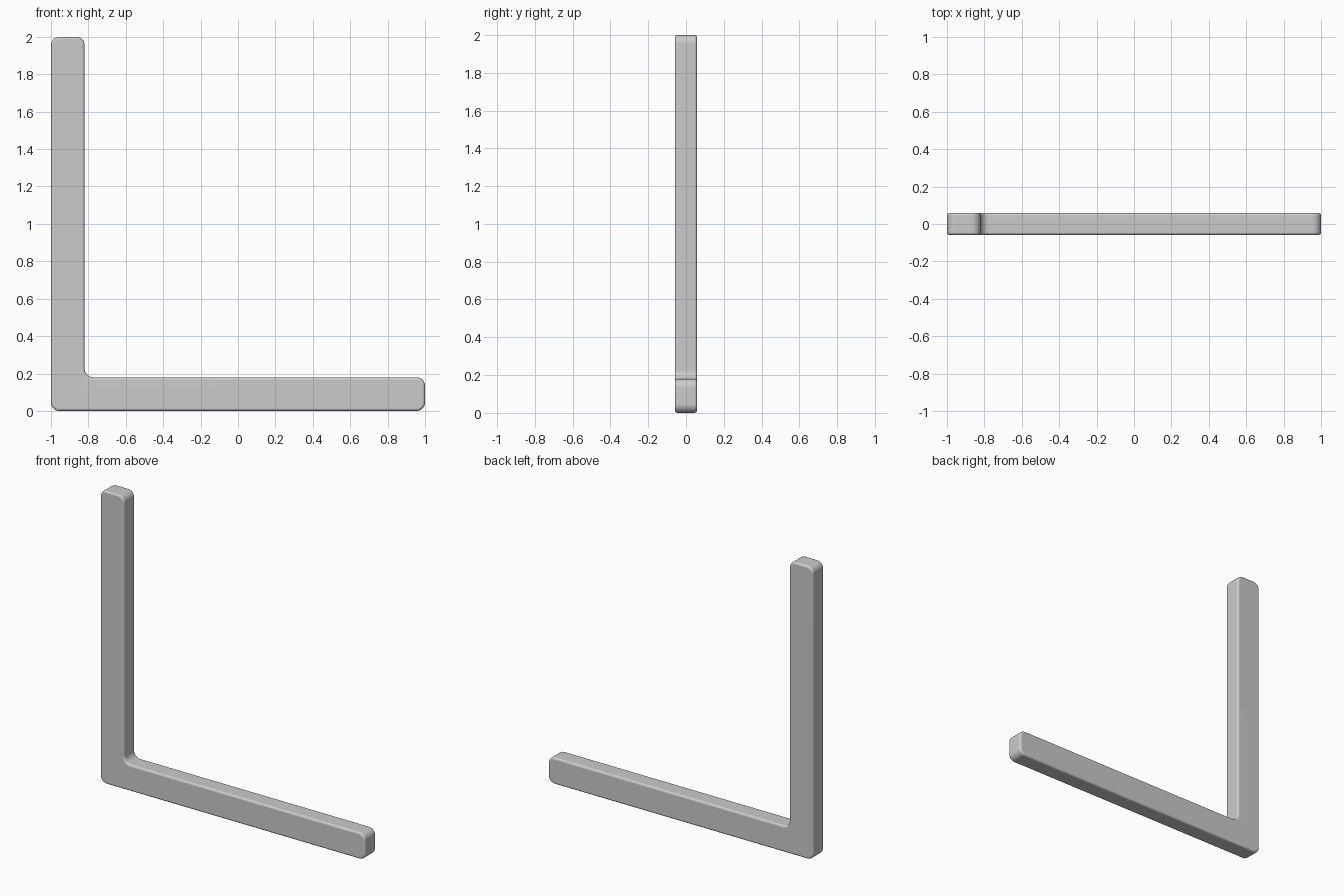
import bpy, bmesh, math

if "Cube" in bpy.data.objects:
    bpy.data.objects.remove(bpy.data.objects["Cube"])

ARM = 0.18      # width of both arms
HALF = 0.059    # half depth
R = 0.045       # corner radius seen from the front
SEG = 6

# L outline, counter-clockwise: corner x, z, start angle of its arc, turn
corners = [(-1, 0), (1, 0), (1, ARM), (-1 + ARM, ARM), (-1 + ARM, 2), (-1, 2)]


def rounded(points, radius):
    """Outline with a circular arc at every right-angled corner."""
    out = []
    n = len(points)
    for i, (x, z) in enumerate(points):
        px, pz = points[i - 1]
        nx, nz = points[(i + 1) % n]
        la, lb = math.hypot(px - x, pz - z), math.hypot(nx - x, nz - z)
        a = ((px - x) / la, (pz - z) / la)
        b = ((nx - x) / lb, (nz - z) / lb)
        for k in range(SEG + 1):
            t = math.pi / 2 * k / SEG
            u, v = radius * (1 - math.sin(t)), radius * (1 - math.cos(t))
            out.append((x + a[0] * u + b[0] * v, z + a[1] * u + b[1] * v))
    return out


# Extruded L bracket
bm = bmesh.new()
face = bm.faces.new([bm.verts.new((x, -HALF, z)) for x, z in rounded(corners, R)])
ext = bmesh.ops.extrude_face_region(bm, geom=[face])
for v in ext["geom"]:
    if isinstance(v, bmesh.types.BMVert):
        v.co.y = HALF
bmesh.ops.recalc_face_normals(bm, faces=bm.faces)
mesh = bpy.data.meshes.new("l_bracket")
bm.to_mesh(mesh)
bm.free()
bracket = bpy.data.objects.new("l_bracket", mesh)
bpy.context.collection.objects.link(bracket)

# Soft front and back rims
bevel = bracket.modifiers.new("rim", "BEVEL")
bevel.width = 0.014
bevel.segments = 4
bevel.limit_method = "ANGLE"
bevel.angle_limit = math.radians(40)
bevel.use_clamp_overlap = False

bpy.context.view_layer.objects.active = bracket
bracket.select_set(True)
bpy.ops.object.shade_smooth_by_angle(angle=math.radians(35))
bracket.modifiers.new("normals", "WEIGHTED_NORMAL")
